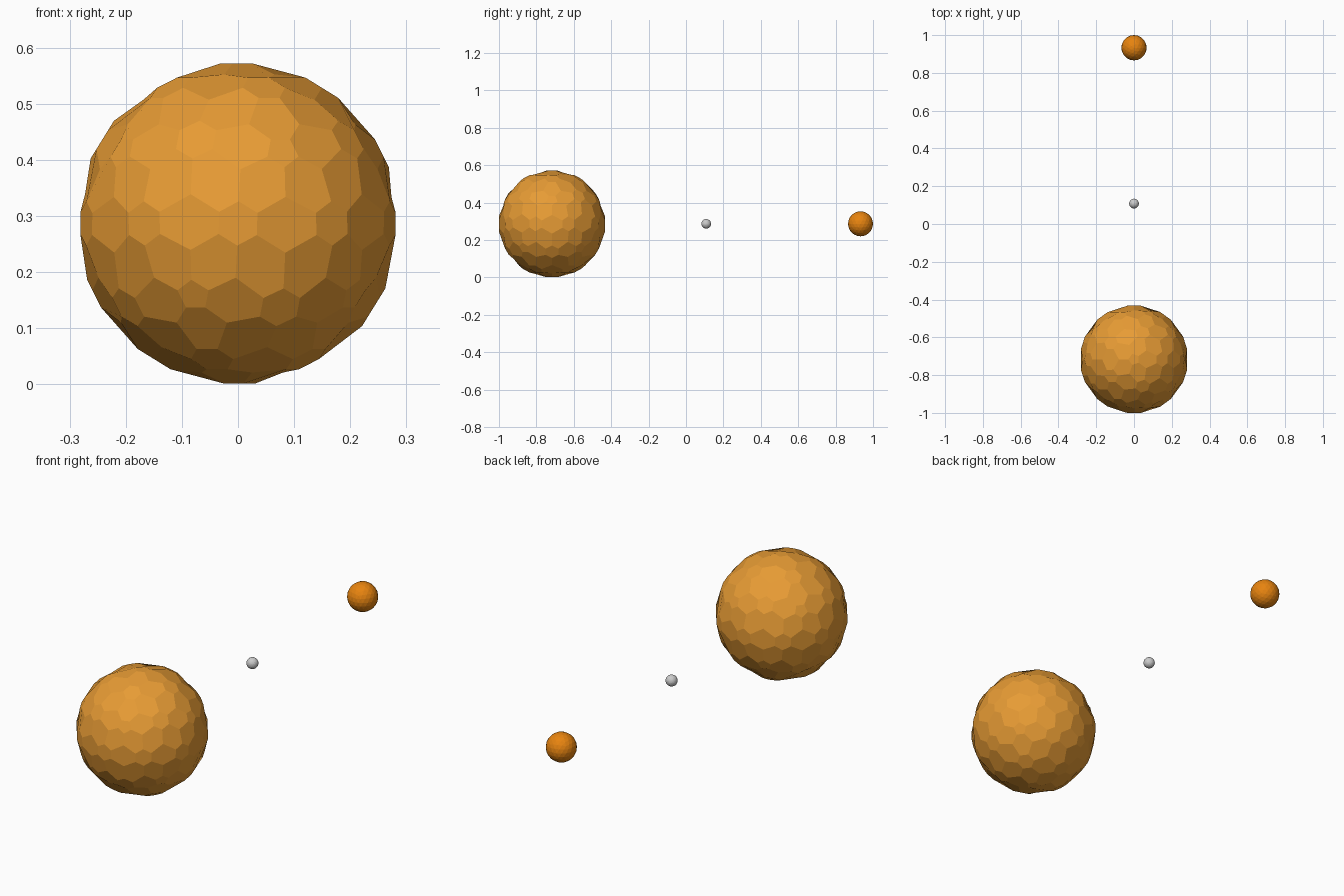
import bpy, bmesh
from math import radians, cos, sin, atan2
from mathutils import Vector

if "Cube" in bpy.data.objects:
    bpy.data.objects.remove(bpy.data.objects["Cube"])

Z = 0.2865


def finish(name, bm, loc, color=None):
    me = bpy.data.meshes.new(name)
    bm.to_mesh(me)
    bm.free()
    ob = bpy.data.objects.new(name, me)
    ob.location = loc
    bpy.context.collection.objects.link(ob)
    if color:
        mat = bpy.data.materials.new(name + "_color")
        mat.diffuse_color = (*color, 1)
        mat.use_nodes = True
        mat.node_tree.nodes["Principled BSDF"].inputs["Base Color"].default_value = mat.diffuse_color
        me.materials.append(mat)


def ico(subdivisions, radius=1.0):
    bm = bmesh.new()
    bmesh.ops.create_icosphere(bm, subdivisions=subdivisions, radius=radius)
    return bm


def honeycomb_ball(r_out, r_in):
    """Pentagon and hexagon ball: dual of an icosphere, alternate corners sunk."""
    coarse = ico(2)
    anchors = [v.co.copy() for v in coarse.verts]
    coarse.free()
    src = ico(3)
    out = bmesh.new()
    corner = {}
    for f in src.faces:
        d = f.calc_center_median().normalized()
        radius = r_in
        for v in f.verts:
            a = v.co.normalized()
            if any((a - p).length < 0.03 for p in anchors):
                # raised corner, pulled towards the middle of its face
                ang = radians(6.1 if len(v.link_edges) == 5 else 7.9)
                side = (d - a * d.dot(a)).normalized()
                d = a * cos(ang) + side * sin(ang)
                radius = r_out
                break
        corner[f] = out.verts.new(d * radius)
    for v in src.verts:
        n = v.co.normalized()
        u = n.orthogonal().normalized()
        w = n.cross(u)
        ring = sorted((corner[f] for f in v.link_faces),
                      key=lambda c: atan2(c.co.dot(w), c.co.dot(u)))
        out.faces.new(ring)
    src.free()
    return out


# large faceted ball
finish("large_ball", honeycomb_ball(0.287, 0.2775), (0, -0.7165, Z), (0.80, 0.33, 0.035))

# small grey ball in the middle
finish("middle_ball", ico(3, 0.026), (0, 0.108, Z))

# orange ball at the back
finish("rear_ball", ico(3, 0.067), (0, 0.933, Z), (0.80, 0.23, 0.005))
